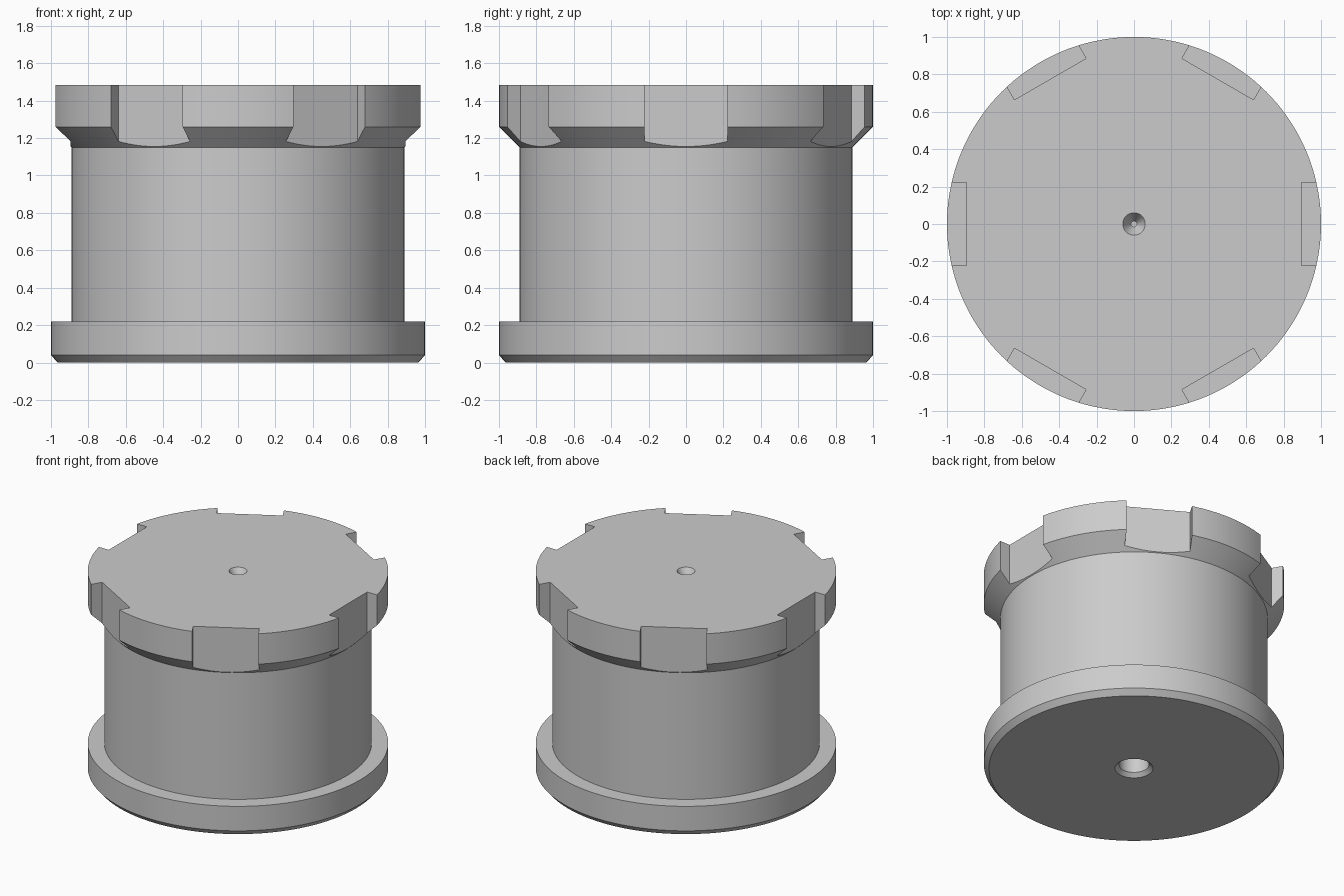
import bpy, bmesh, math
from mathutils import Matrix

cube = bpy.data.objects.get("Cube")
if cube:
    bpy.data.objects.remove(cube, do_unlink=True)

SEGMENTS = 144

steel = bpy.data.materials.new("plain_grey")
steel.use_nodes = True
grey = (0.6, 0.6, 0.6, 1)
steel.diffuse_color = grey
steel.node_tree.nodes["Principled BSDF"].inputs["Base Color"].default_value = grey


def make_object(name, bm):
    bmesh.ops.recalc_face_normals(bm, faces=bm.faces)
    mesh = bpy.data.meshes.new(name)
    bm.to_mesh(mesh)
    bm.free()
    mesh.materials.append(steel)
    obj = bpy.data.objects.new(name, mesh)
    bpy.context.collection.objects.link(obj)
    return obj


def lathe(name, profile):
    """Revolve (radius, height) points around z and cap both ends."""
    bm = bmesh.new()
    rings = []
    for r, z in profile:
        angles = [math.tau * i / SEGMENTS for i in range(SEGMENTS)]
        rings.append([bm.verts.new((r * math.cos(a), r * math.sin(a), z)) for a in angles])
    for low, high in zip(rings, rings[1:]):
        for i in range(SEGMENTS):
            j = (i + 1) % SEGMENTS
            bm.faces.new((low[i], low[j], high[j], high[i]))
    bm.faces.new(rings[0])
    bm.faces.new(rings[-1])
    return make_object(name, bm)


# Flanged spool, from the bottom bore round the outside to the top centre hole
spool = lathe("flanged_spool", [
    (0.1, 0.45), (0.1, 0.027), (0.127, 0),            # bottom bore
    (0.965, 0), (1, 0.04), (1, 0.22),                 # base flange
    (0.89, 0.22), (0.89, 1.15),                       # barrel
    (1, 1.26), (1, 1.483),                            # notched head
    (0.06, 1.483), (0.015, 1.405), (0.015, 1.34),     # centre hole
])

# Six flat-bottomed notches around the head
bm = bmesh.new()
for k in range(6):
    place = (Matrix.Rotation(k * math.tau / 6, 4, "Z")
             @ Matrix.Translation((1.045, 0, 1.4))
             @ Matrix.Diagonal((0.3, 0.442, 0.6, 1)))
    bmesh.ops.create_cube(bm, size=1, matrix=place)
cutter = make_object("notch_cutter", bm)
cutter.hide_render = True

cut = spool.modifiers.new("notches", "BOOLEAN")
cut.operation = "DIFFERENCE"
cut.solver = "EXACT"
cut.object = cutter

# Apply the cut, then smooth the round surfaces
bpy.ops.object.select_all(action="DESELECT")
spool.select_set(True)
bpy.context.view_layer.objects.active = spool
bpy.ops.object.modifier_apply(modifier=cut.name)
bpy.data.objects.remove(cutter, do_unlink=True)
bpy.ops.object.shade_smooth_by_angle(angle=math.radians(25))
